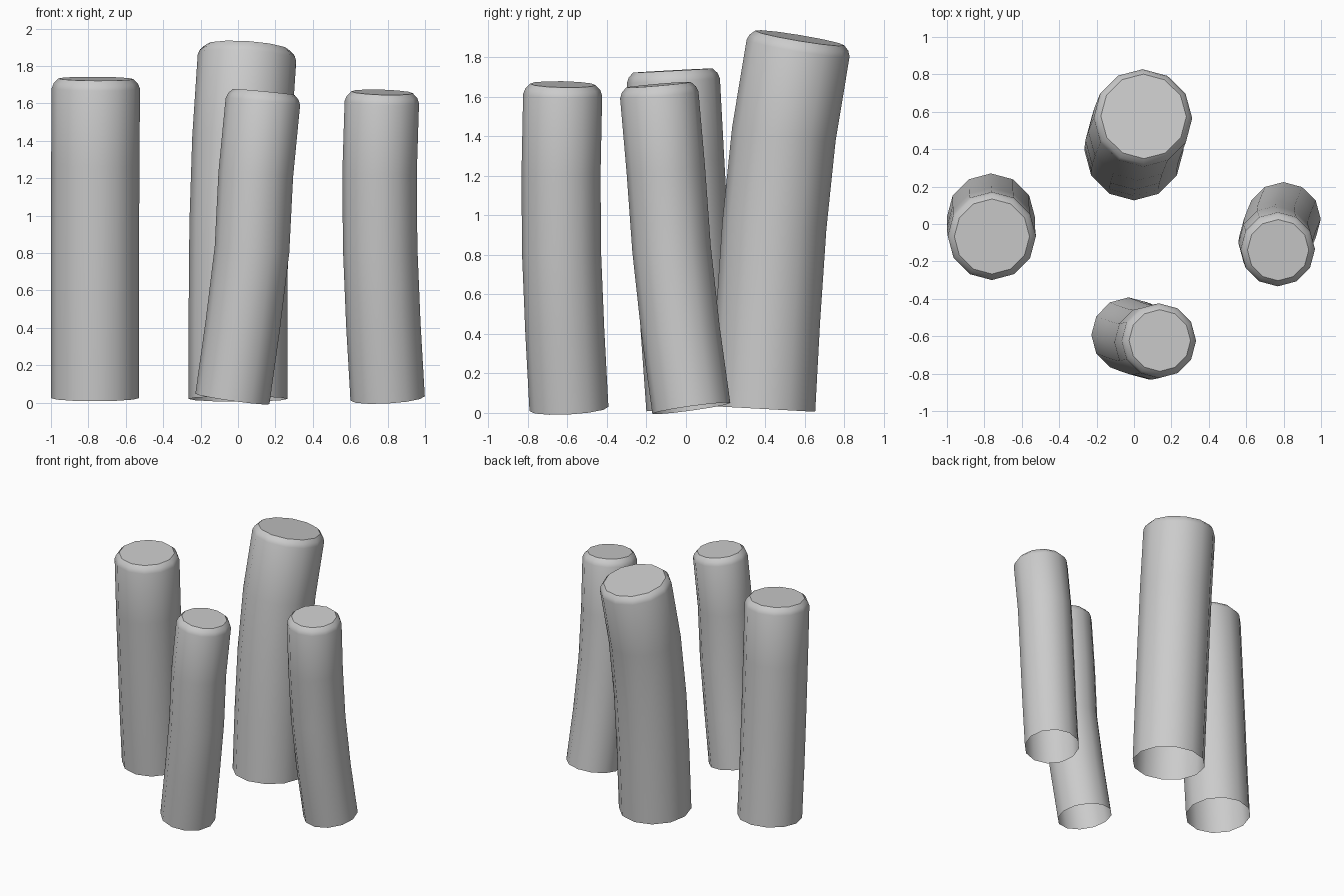
import bpy, bmesh, math
from mathutils import Vector

if "Cube" in bpy.data.objects:
    bpy.data.objects.remove(bpy.data.objects["Cube"])

SIDES = 12


def post(name, radius, path):
    """Bent round post, open underneath, with a rounded top rim."""
    pts = [Vector(p) for p in path]
    tans = []
    for i in range(len(pts)):
        a, b = pts[max(i - 1, 0)], pts[min(i + 1, len(pts) - 1)]
        tans.append((b - a).normalized())
    # shaft rings, then the rim rings stepping in to the cap
    t = tans[-1]
    rings = [(p, d, radius) for p, d in zip(pts, tans)]
    rings += [(pts[-1] + t * 0.028, t, radius - 0.011),
              (pts[-1] + t * 0.052, t, radius - 0.035)]
    bm = bmesh.new()
    loops = []
    for c, d, r in rings:
        q = Vector((0, 0, 1)).rotation_difference(d)
        loops.append([bm.verts.new(c + q @ Vector((r * math.cos(a), r * math.sin(a), 0)))
                      for a in (2 * math.pi * k / SIDES for k in range(SIDES))])
    for lo, hi in zip(loops, loops[1:]):
        for k in range(SIDES):
            n = (k + 1) % SIDES
            bm.faces.new((lo[k], lo[n], hi[n], hi[k]))
    bm.faces.new(loops[-1])
    mesh = bpy.data.meshes.new(name)
    bm.to_mesh(mesh)
    bm.free()
    ob = bpy.data.objects.new(name, mesh)
    bpy.context.collection.objects.link(ob)
    bpy.context.view_layer.objects.active = ob
    ob.select_set(True)
    bpy.ops.object.shade_smooth_by_angle(angle=math.radians(40))
    ob.select_set(False)


# Four posts: radius and centre line from the bottom up
post("left_post", 0.236, [(-0.765, 0.035, 0.025), (-0.765, 0.006, 0.43), (-0.765, -0.018, 0.85),
                          (-0.763, -0.042, 1.27), (-0.76, -0.064, 1.68)])
post("right_post", 0.199, [(0.80, 0.027, 0.023), (0.777, -0.028, 0.42), (0.76, -0.073, 0.83),
                           (0.757, -0.102, 1.23), (0.769, -0.135, 1.608)])
post("front_post", 0.2, [(-0.03, -0.592, 0.02), (0.025, -0.613, 0.41), (0.075, -0.630, 0.82),
                         (0.095, -0.632, 1.22), (0.133, -0.624, 1.61)])
post("back_post", 0.264, [(0.0, 0.390, 0.02), (0.0, 0.415, 0.48), (0.004, 0.447, 0.95),
                          (0.019, 0.495, 1.41), (0.048, 0.567, 1.845)])
